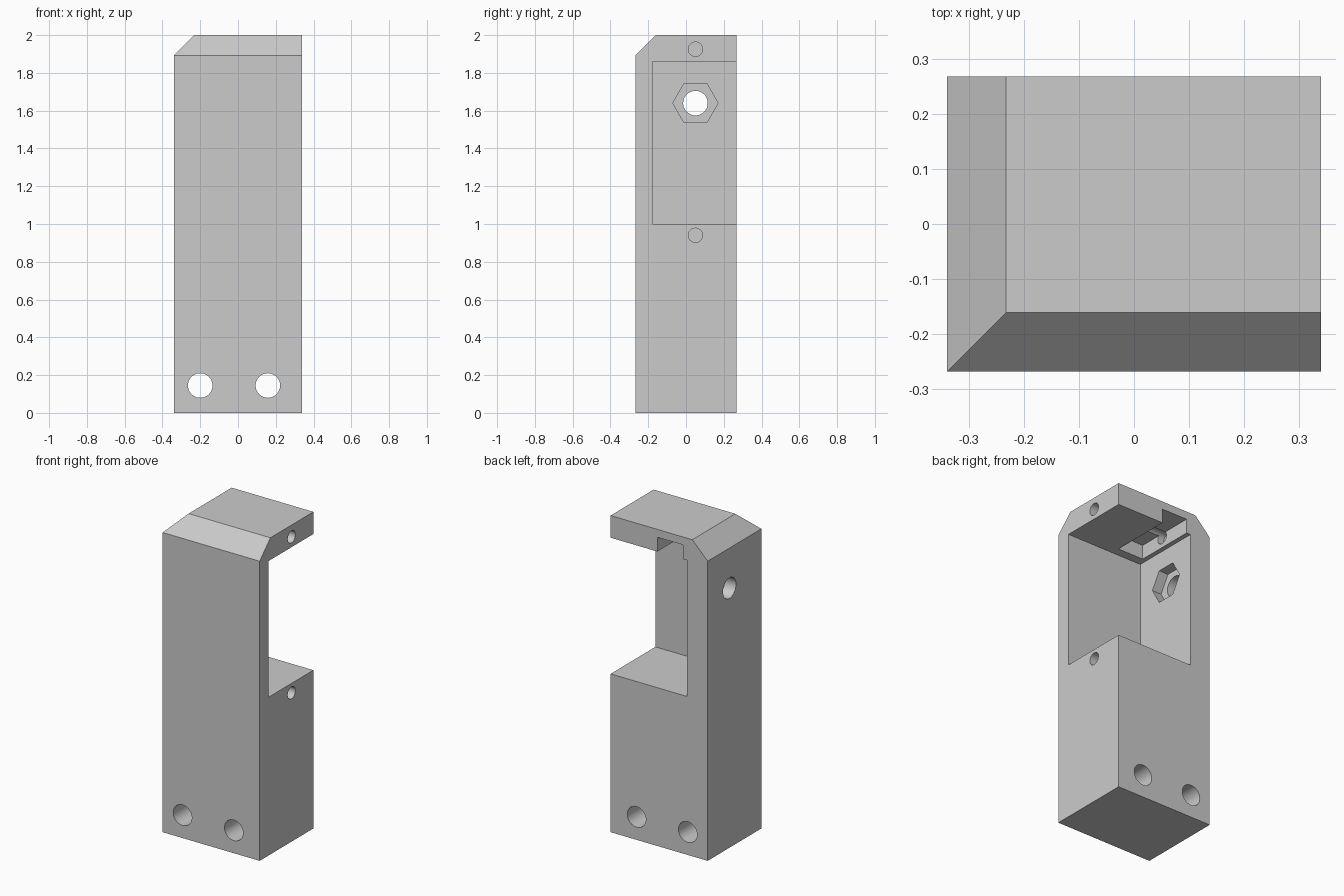
import bpy
import bmesh
from math import pi, radians
from mathutils import Matrix, Vector

default_cube = bpy.data.objects.get("Cube")
if default_cube:
    bpy.data.objects.remove(default_cube, do_unlink=True)

HALF_X, HALF_Y, HEIGHT = 0.339, 0.268, 2.0
CHAMFER = 0.107

grey = bpy.data.materials.new("plain grey")
grey.use_nodes = True
colour = (0.6, 0.6, 0.6, 1)
grey.diffuse_color = colour
grey.node_tree.nodes["Principled BSDF"].inputs["Base Color"].default_value = colour


def finish(name, bm):
    bmesh.ops.recalc_face_normals(bm, faces=bm.faces)
    mesh = bpy.data.meshes.new(name)
    bm.to_mesh(mesh)
    bm.free()
    mesh.materials.append(grey)
    obj = bpy.data.objects.new(name, mesh)
    bpy.context.collection.objects.link(obj)
    return obj


def box(name, low, high):
    low, high = Vector(low), Vector(high)
    bm = bmesh.new()
    bmesh.ops.create_cube(bm, size=1)
    bmesh.ops.scale(bm, vec=high - low, verts=bm.verts)
    bmesh.ops.translate(bm, vec=(low + high) / 2, verts=bm.verts)
    return finish(name, bm)


def rod(name, start, end, radius, sides=48):
    """Prism between two points, with one corner kept level."""
    start, end = Vector(start), Vector(end)
    along_x = abs(end.x - start.x) > abs(end.y - start.y)
    turn = Matrix.Rotation(pi / 2, 4, "Y" if along_x else "X")
    bm = bmesh.new()
    bmesh.ops.create_cone(bm, cap_ends=True, segments=sides, radius1=radius,
                          radius2=radius, depth=(end - start).length)
    bmesh.ops.transform(bm, matrix=Matrix.Translation((start + end) / 2) @ turn,
                        verts=bm.verts)
    return finish(name, bm)


# Upright block, with its top edge chamfered on the front and right sides
bm = bmesh.new()
bmesh.ops.create_cube(bm, size=1)
bmesh.ops.scale(bm, vec=(2 * HALF_X, 2 * HALF_Y, HEIGHT), verts=bm.verts)
bmesh.ops.translate(bm, vec=(0, 0, HEIGHT / 2), verts=bm.verts)
for side in (Vector((-1, 0, 1)), Vector((0, -1, 1))):
    edge = Vector((-HALF_X, -HALF_Y, HEIGHT - CHAMFER))
    cut = bmesh.ops.bisect_plane(bm, geom=bm.verts[:] + bm.edges[:] + bm.faces[:],
                                 plane_co=edge, plane_no=side, clear_outer=True)
    rim = [e for e in cut["geom_cut"] if isinstance(e, bmesh.types.BMEdge)]
    bmesh.ops.contextual_create(bm, geom=rim)
body = finish("bracket_body", bm)

# Large bay, and the slot in its ceiling
WALL_X = -0.196
cutters = [
    box("bay_cutter", (WALL_X, -0.178, 1.0), (0.6, 0.6, 1.86)),
    box("slot_cutter", (-0.167, -0.122, 1.7), (0.012, 0.6, 1.95)),
]

# Bolt hole with its hexagonal nut pocket
bolt_y, bolt_z = 0.05, 1.64
cutters.append(rod("bolt_cutter", (-0.6, bolt_y, bolt_z), (0, bolt_y, bolt_z), 0.065))
hexagon = rod("nut_cutter", (WALL_X - 0.065, bolt_y, bolt_z),
              (0, bolt_y, bolt_z), 0.12, sides=6)
cutters.append(hexagon)
# Turn the nut pocket so that its flats are at top and bottom
heights = [v.co.z for v in hexagon.data.vertices]
if max(heights) - bolt_z > 0.11:
    pivot = Matrix.Translation((0, bolt_y, bolt_z))
    hexagon.data.transform(pivot @ Matrix.Rotation(pi / 6, 4, "X") @ pivot.inverted())

# Mounting holes through the foot
for x in (-0.2, 0.158):
    cutters.append(rod("mount_cutter", (x, -0.6, 0.145), (x, 0.6, 0.145), 0.065))

# Blind pin holes above and below the bay
for z in (0.94, 1.925):
    cutters.append(rod("pin_cutter", (-0.21, bolt_y, z), (0.6, bolt_y, z), 0.038))

bpy.context.view_layer.objects.active = body
for cutter in cutters:
    cutter.hide_render = True
    mod = body.modifiers.new(cutter.name, "BOOLEAN")
    mod.operation = "DIFFERENCE"
    mod.solver = "EXACT"
    mod.object = cutter
    bpy.ops.object.modifier_apply(modifier=mod.name)
    bpy.data.objects.remove(cutter, do_unlink=True)

bpy.ops.object.select_all(action="DESELECT")
body.select_set(True)
bpy.ops.object.shade_smooth_by_angle(angle=radians(30))
